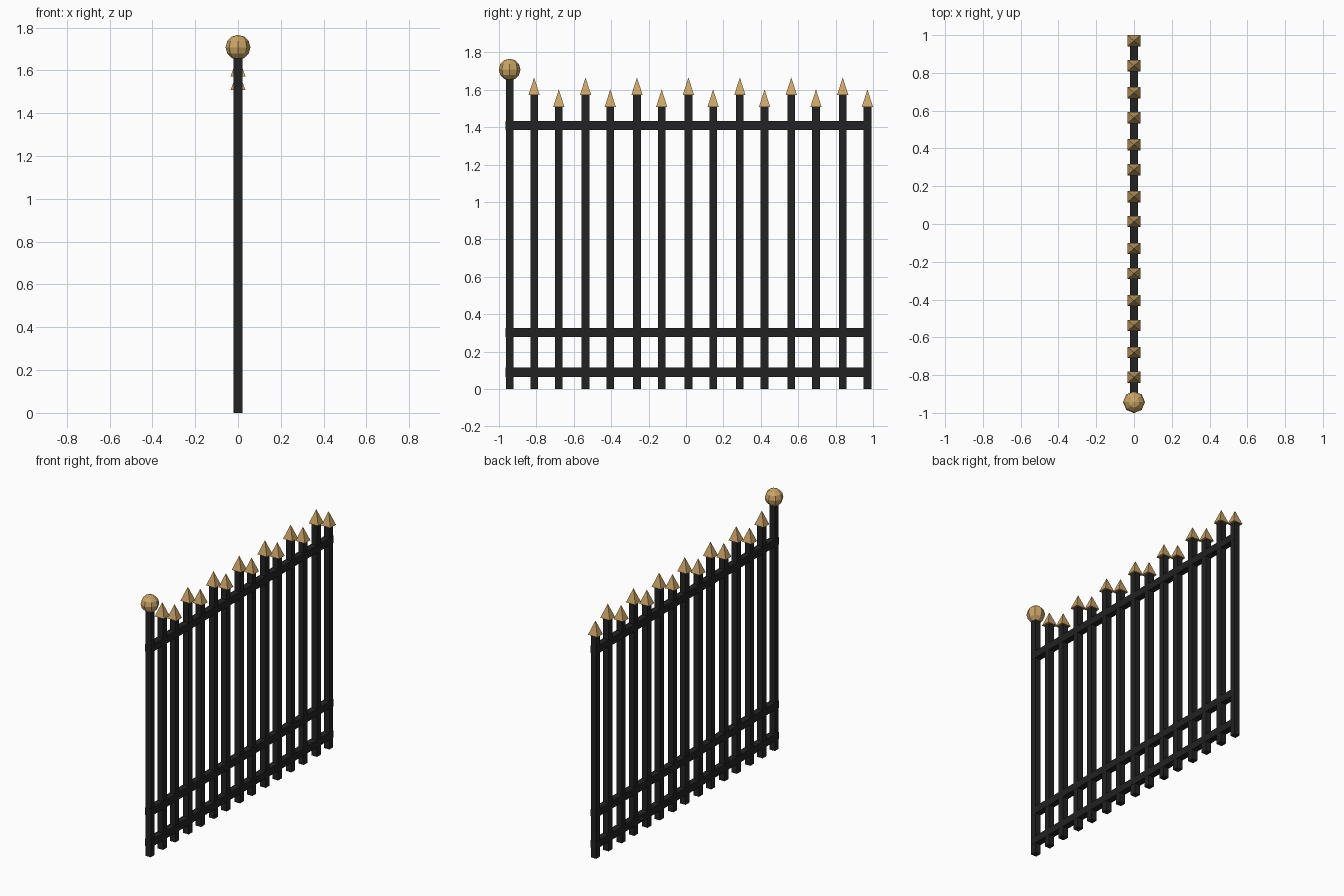
import bpy
import math

if "Cube" in bpy.data.objects:
    bpy.data.objects.remove(bpy.data.objects["Cube"], do_unlink=True)


def material(name, rgb):
    mat = bpy.data.materials.new(name)
    mat.use_nodes = True
    colour = (*rgb, 1.0)
    mat.diffuse_color = colour
    mat.node_tree.nodes["Principled BSDF"].inputs["Base Color"].default_value = colour
    return mat


iron = material("black_iron", (0.016, 0.016, 0.017))
gold = material("dull_gold", (0.60, 0.37, 0.13))


def finish(name, mat):
    obj = bpy.context.object
    obj.name = name
    obj.data.materials.append(mat)
    return obj


def box(name, size, centre):
    bpy.ops.mesh.primitive_cube_add(size=1, location=centre)
    obj = finish(name, iron)
    obj.scale = size
    return obj


def upright(name, y, top):
    box(name, (BAR, BAR, top), (0, y, top / 2))


def spearhead(name, y, base):
    # Four-sided pyramid turned so its base lines up with the bar
    bpy.ops.mesh.primitive_cone_add(vertices=4, radius1=math.sqrt(0.5), radius2=0,
                                    depth=1, location=(0, y, base + SPEAR / 2))
    obj = finish(name, gold)
    for v in obj.data.vertices:
        x, yy = v.co.x, v.co.y
        v.co.x = (x - yy) * math.sqrt(0.5)
        v.co.y = (x + yy) * math.sqrt(0.5)
    obj.scale = (0.07, 0.06, SPEAR)


BAR = 0.041
SPEAR = 0.094
POST_Y = -0.943

# End post with ball finial
upright("end_post", POST_Y, 1.68)
bpy.ops.mesh.primitive_uv_sphere_add(segments=8, ring_count=6, radius=0.058,
                                     location=(0, POST_Y, 1.708))
finish("ball_finial", gold)

# Alternating tall and short pickets with spearheads
for i in range(7):
    y = -0.812 + i * 0.275
    for kind, offset, top in (("tall", 0, 1.572), ("short", 0.132, 1.508)):
        upright(f"{kind}_picket_{i + 1}", y + offset, top)
        spearhead(f"{kind}_spearhead_{i + 1}", y + offset, top)

# Horizontal rails
for name, z in (("top_rail", 1.409), ("middle_rail", 0.302), ("bottom_rail", 0.09)):
    box(name, (0.043, 1.954, 0.049), (0, 0.013, z))
